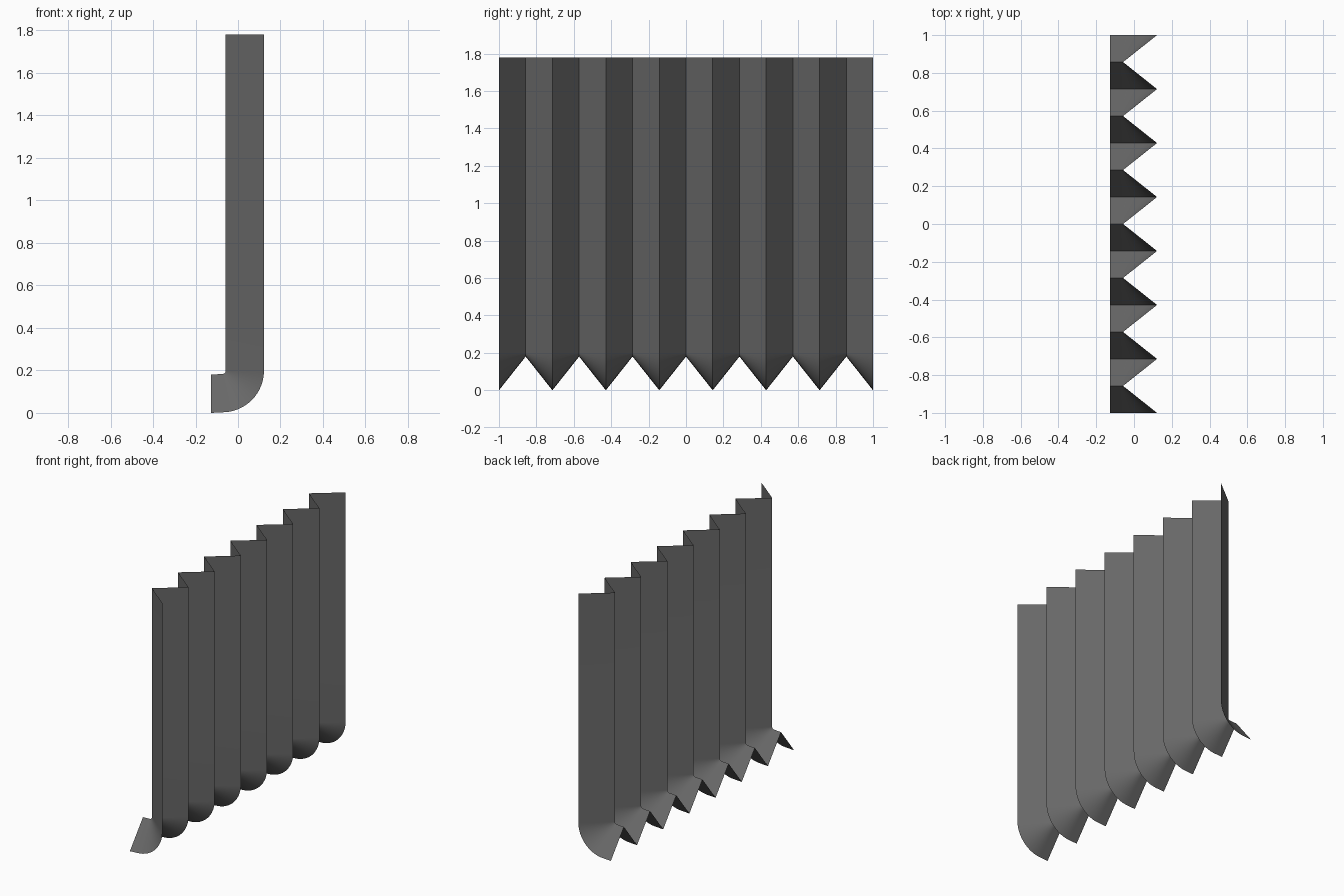
import bpy
import bmesh
import math

cube = bpy.data.objects.get("Cube")
if cube:
    bpy.data.objects.remove(cube, do_unlink=True)

TOP, TAIL_X = 1.78, -0.126
CENTRE_X, CENTRE_Z = -0.073, 0.198
RIDGE_RADIUS, VALLEY_RADIUS = 0.195, 0.015
PANELS, BEND_STEPS = 14, 16
BEND = math.radians(87)

# Dark grey sheet material
grey = bpy.data.materials.new("dark grey")
grey.use_nodes = True
colour = (0.14, 0.14, 0.14, 1)
grey.diffuse_color = colour
grey.node_tree.nodes["Principled BSDF"].inputs["Base Color"].default_value = colour


def fold_path(radius):
    """Points down a fold: straight drop, rounded bend, short tail."""
    points = [(CENTRE_X + radius, TOP)]
    for i in range(BEND_STEPS + 1):
        a = BEND * i / BEND_STEPS
        points.append((CENTRE_X + radius * math.cos(a), CENTRE_Z - radius * math.sin(a)))
    x, z = points[-1]
    points.append((TAIL_X, z - (x - TAIL_X) / math.tan(BEND)))
    return points


# Pleated sheet: ridge and valley folds alternate along y
bm = bmesh.new()
rows = []
for k in range(PANELS + 1):
    y = -1 + 2 * k / PANELS
    path = fold_path(VALLEY_RADIUS if k % 2 else RIDGE_RADIUS)
    rows.append([bm.verts.new((x, y, z)) for x, z in path])

for a, b in zip(rows, rows[1:]):
    for i in range(len(a) - 1):
        bm.faces.new((a[i], a[i + 1], b[i + 1], b[i]))

# Lowest edge rests on the ground
lowest = min(v.co.z for v in bm.verts)
for v in bm.verts:
    if v.co.z < TOP - 0.01:
        v.co.z -= lowest

mesh = bpy.data.meshes.new("pleated_sheet")
bm.to_mesh(mesh)
bm.free()
mesh.materials.append(grey)
sheet = bpy.data.objects.new("pleated_sheet", mesh)
bpy.context.collection.objects.link(sheet)

# Smooth bends, crisp folds
bpy.ops.object.select_all(action='DESELECT')
sheet.select_set(True)
bpy.context.view_layer.objects.active = sheet
bpy.ops.object.shade_smooth_by_angle(angle=math.radians(30))
